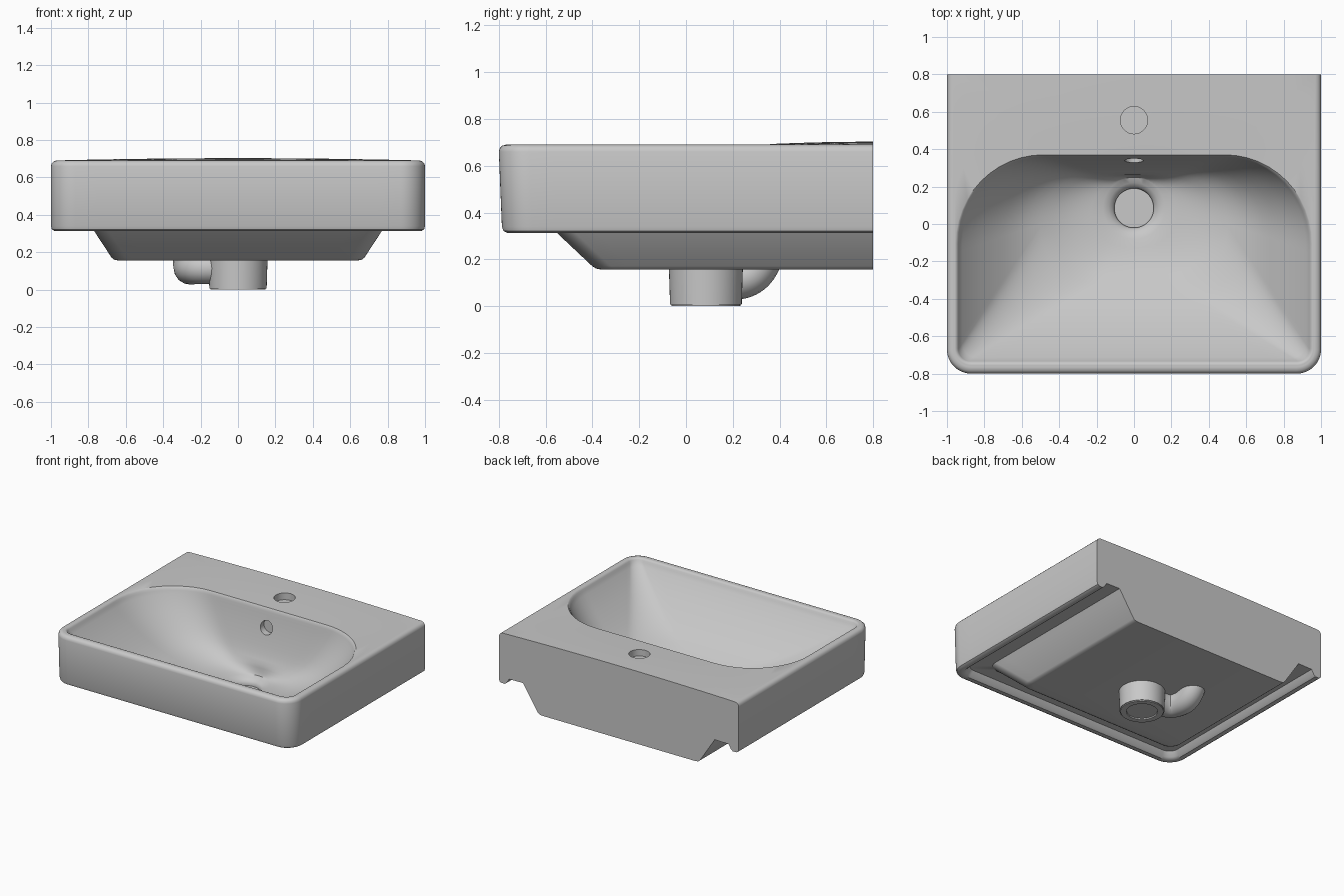
import bpy, bmesh, math
from mathutils import Vector

cube = bpy.data.objects.get("Cube")
if cube:
    bpy.data.objects.remove(cube)

ceramic = bpy.data.materials.new("grey ceramic")
ceramic.use_nodes = True
GREY = (0.58, 0.58, 0.58, 1)
ceramic.diffuse_color = GREY
ceramic.node_tree.nodes["Principled BSDF"].inputs["Base Color"].default_value = GREY

K, M = 12, 14            # segments per corner arc, per straight side
BACK, TOP = 0.8, 0.69
DRAIN = Vector((0, 0.085))


def finish(bm, name):
    bmesh.ops.remove_doubles(bm, verts=bm.verts, dist=1e-5)
    bmesh.ops.recalc_face_normals(bm, faces=bm.faces)
    mesh = bpy.data.meshes.new(name)
    bm.to_mesh(mesh)
    bm.free()
    mesh.materials.append(ceramic)
    obj = bpy.data.objects.new(name, mesh)
    bpy.context.collection.objects.link(obj)
    return obj


def activate(obj):
    bpy.ops.object.select_all(action='DESELECT')
    obj.select_set(True)
    bpy.context.view_layer.objects.active = obj


def smooth(obj, angle=38):
    activate(obj)
    bpy.ops.object.shade_smooth_by_angle(angle=math.radians(angle))


def outline(hx, front, back, rf, rx=0.0, ry=0.0):
    """Rounded rectangle, clockwise from the back of the +x side."""
    corners = [(hx - rx, back - ry, rx, ry), (hx - rf, front + rf, rf, rf),
               (rf - hx, front + rf, rf, rf), (rx - hx, back - ry, rx, ry)]
    arcs = []
    for i, (cx, cy, ax, ay) in enumerate(corners):
        angles = [math.pi / 2 * (1 - i - j / K) for j in range(K + 1)]
        arcs.append([Vector((cx + ax * math.cos(a), cy + ay * math.sin(a))) for a in angles])
    points = []
    for i, arc in enumerate(arcs):
        after = arcs[(i + 1) % 4][0]
        points += arc + [arc[-1].lerp(after, j / M) for j in range(1, M)]
    return points


def deck_height(p):
    """The tap deck swells slightly toward the middle of the back."""
    t = min(max((p.y - 0.3) / 0.5, 0), 1)
    return TOP + 0.013 * t * (2 - t) * (1 - p.x ** 2)


def bridge(bm, a, b, closed):
    for i in range(len(a) if closed else len(a) - 1):
        j = (i + 1) % len(a)
        bm.faces.new((a[i], a[j], b[j], b[i]))


def build_basin():
    bm = bmesh.new()

    def ring(points, height):
        z = height if callable(height) else lambda p: height
        return [bm.verts.new((p.x, p.y, z(p))) for p in points]

    # deck, from the outer edge in to the bowl opening
    edge = outline(0.97, -0.77, BACK, 0.10)
    opening = outline(0.955, -0.75, 0.37, 0.085, 0.47, 0.48)
    deck = ring(edge, deck_height)
    loops = [deck]
    for t in (0.25, 0.5, 0.75, 1):
        loops.append(ring([a.lerp(b, t) for a, b in zip(edge, opening)], deck_height))

    # rounded rim
    for inset, z in ((0.008, 0.686), (0.015, 0.678), (0.02, 0.665)):
        rim = outline(0.955 - inset, -0.75 + inset, 0.37 - inset / 2, 0.085 - inset, 0.46, 0.47)
        loops.append(ring(rim, z))

    # bowl walls down to a wide floor, then the floor down to the drain funnel
    floor = outline(0.5, -0.32, 0.265, 0.3, 0.28, 0.26)
    for t, z in ((0.04, 0.643), (0.12, 0.6), (0.25, 0.54), (0.4, 0.478), (0.55, 0.422),
                 (0.7, 0.374), (0.85, 0.336), (1, 0.307)):
        loops.append(ring([a.lerp(b, t) for a, b in zip(rim, floor)], z))
    spokes = [(p - DRAIN).normalized() for p in floor]
    for t, z in ((0.2, 0.281), (0.4, 0.26), (0.6, 0.245), (0.8, 0.234), (1, 0.226)):
        loops.append(ring([p.lerp(DRAIN + s * 0.165, t) for p, s in zip(floor, spokes)], z))
    for r, z in ((0.135, 0.216), (0.115, 0.2), (0.105, 0.185), (0.105, 0.168)):
        loops.append(ring([DRAIN + s * r for s in spokes], z))
    for a, b in zip(loops, loops[1:]):
        bridge(bm, a, b, True)
    bm.faces.new(loops[-1])

    # outer wall, lower lip, groove and belly, all open at the back
    first, last = K, 3 * (K + M)
    strips = [deck[first:last + 1]]
    for hx, front, radius, z in (
            (0.985, -0.785, 0.115, 0.686), (0.996, -0.796, 0.126, 0.675),
            (1.0, -0.8, 0.13, 0.66), (1.0, -0.787, 0.13, 0.34),
            (0.995, -0.781, 0.125, 0.322), (0.98, -0.765, 0.11, 0.313),
            (0.95, -0.735, 0.09, 0.313), (0.935, -0.72, 0.08, 0.325),
            (0.915, -0.70, 0.07, 0.358), (0.80, -0.605, 0.08, 0.36),
            (0.78, -0.57, 0.08, 0.33), (0.675, -0.40, 0.08, 0.17),
            (0.662, -0.383, 0.08, 0.16), (0.64, -0.36, 0.08, 0.156)):
        strips.append(ring(outline(hx, front, BACK, radius)[first:last + 1], z))
    for a, b in zip(strips, strips[1:]):
        bridge(bm, a, b, False)
    bm.faces.new(strips[-1])

    # flat back
    bm.faces.new(deck[last + K + 1:] + [s[0] for s in strips] + [s[-1] for s in reversed(strips)])
    return finish(bm, "basin")


def cut_hole(target, location, radius, depth, rotation=(0, 0, 0)):
    bpy.ops.mesh.primitive_cylinder_add(vertices=40, radius=radius, depth=depth,
                                        location=location, rotation=rotation)
    cutter = bpy.context.object
    cutter.hide_render = True
    cutter.data.materials.append(ceramic)
    mod = target.modifiers.new("hole", 'BOOLEAN')
    mod.operation, mod.solver, mod.object = 'DIFFERENCE', 'EXACT', cutter
    activate(target)
    bpy.ops.object.modifier_apply(modifier=mod.name)
    bpy.data.objects.remove(cutter)


basin = build_basin()
cut_hole(basin, (0, 0.555, 0.71), 0.073, 0.12)                            # tap hole
cut_hole(basin, (0, 0.31, 0.555), 0.05, 0.14, (math.pi / 2, 0, 0))        # overflow
smooth(basin)

# drain outlet under the belly, with a shallow recess in its end
bm = bmesh.new()
bmesh.ops.create_cone(bm, cap_ends=True, segments=48, radius1=0.153, radius2=0.158, depth=0.16)
bmesh.ops.translate(bm, verts=bm.verts, vec=(DRAIN.x, DRAIN.y, 0.08))
bottom = min(bm.faces, key=lambda f: f.calc_center_median().z)
bmesh.ops.bevel(bm, geom=list(bottom.edges), offset=0.006, segments=2, affect='EDGES')
bottom = min(bm.faces, key=lambda f: f.calc_center_median().z)
bmesh.ops.inset_region(bm, faces=[bottom], thickness=0.04)
bmesh.ops.inset_region(bm, faces=[bottom], thickness=0.002, depth=-0.008)
smooth(finish(bm, "drain_outlet"))

# overflow duct, curving from the outlet up into the belly
curve = bpy.data.curves.new("overflow_duct", 'CURVE')
curve.dimensions = '3D'
curve.bevel_depth, curve.bevel_resolution, curve.use_fill_caps = 0.085, 6, True
path = curve.splines.new('NURBS')
stops = [(-0.12, 0.1, 0.115), (-0.2, 0.1, 0.115), (-0.265, 0.13, 0.115),
         (-0.262, 0.3, 0.105), (-0.262, 0.33, 0.22)]
path.points.add(len(stops) - 1)
for point, co in zip(path.points, stops):
    point.co = (*co, 1)
path.use_endpoint_u, path.order_u, path.resolution_u = True, 4, 10
duct = bpy.data.objects.new("overflow_duct", curve)
bpy.context.collection.objects.link(duct)
duct.data.materials.append(ceramic)
activate(duct)
bpy.ops.object.convert(target='MESH')
smooth(bpy.context.object)
